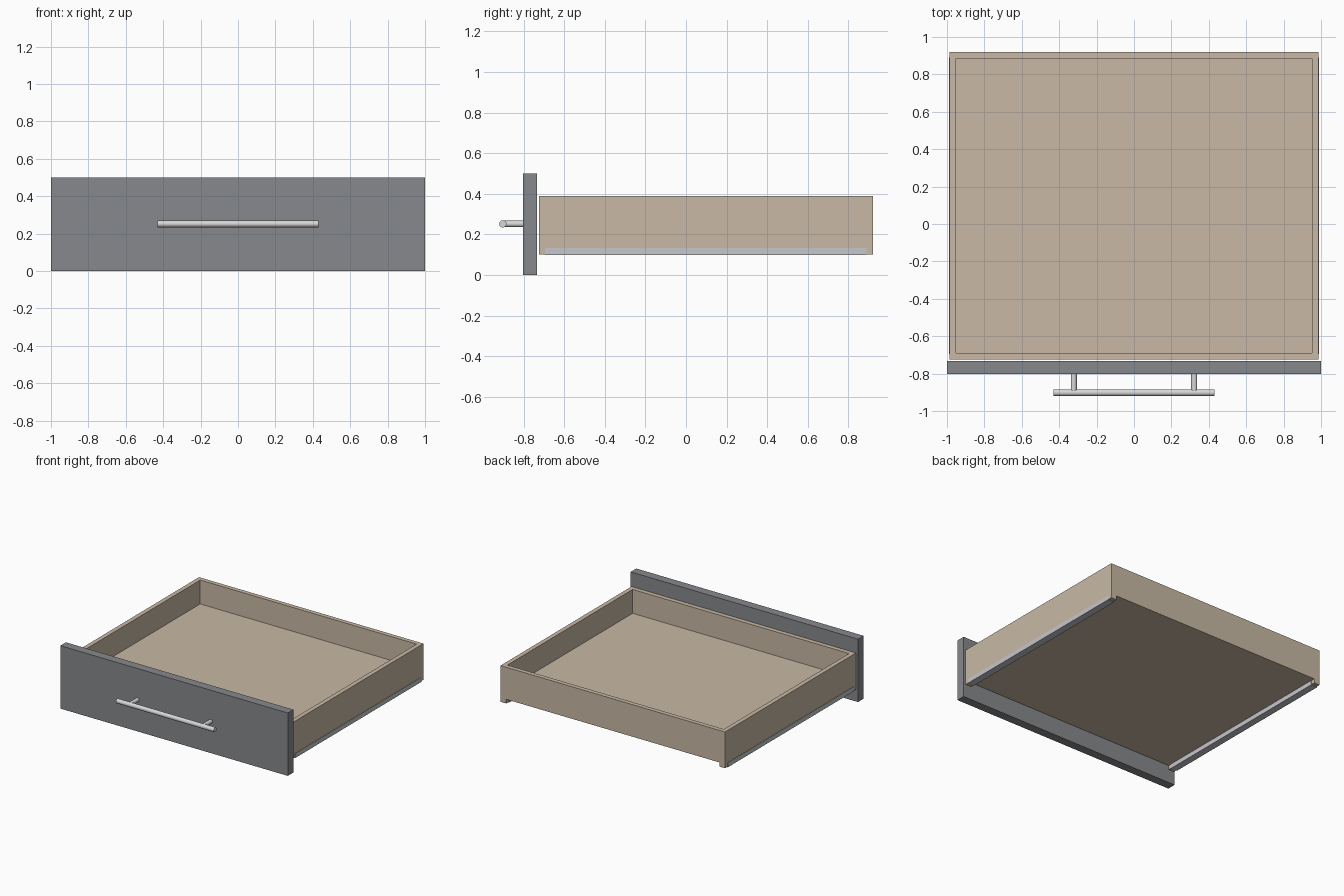
import bpy, bmesh, math

if "Cube" in bpy.data.objects:
    bpy.data.objects.remove(bpy.data.objects["Cube"])


def material(name, rgb):
    m = bpy.data.materials.new(name)
    m.diffuse_color = (*rgb, 1)
    m.use_nodes = True
    m.node_tree.nodes["Principled BSDF"].inputs["Base Color"].default_value = m.diffuse_color
    return m


WOOD = material("pale wood", (0.578, 0.485, 0.376))
GREY = material("grey front", (0.245, 0.248, 0.262))
RAIL = material("rail metal", (0.565, 0.57, 0.60))
STEEL = material("handle steel", (0.68, 0.68, 0.68))


def mesh_object(name, bm, mat):
    bmesh.ops.recalc_face_normals(bm, faces=bm.faces)
    me = bpy.data.meshes.new(name)
    bm.to_mesh(me)
    bm.free()
    me.materials.append(mat)
    ob = bpy.data.objects.new(name, me)
    bpy.context.collection.objects.link(ob)
    return ob


def box(name, lo, hi, mat):
    bm = bmesh.new()
    bmesh.ops.create_cube(bm, size=1)
    for v in bm.verts:
        v.co = [(a + b) / 2 + c * (b - a) for a, b, c in zip(lo, hi, v.co)]
    return mesh_object(name, bm, mat)


def rod(name, centre, radius, length, rotation, mat):
    bpy.ops.mesh.primitive_cylinder_add(vertices=24, radius=radius, depth=length,
                                        location=centre, rotation=rotation)
    ob = bpy.context.object
    ob.name = name
    ob.data.materials.append(mat)
    bpy.ops.object.shade_smooth_by_angle(angle=math.radians(40))
    return ob


# Drawer front panel
box("front_panel", (-1, -0.803, 0), (1, -0.733, 0.5), GREY)

# Tray: cross-section with a lip under each side, extruded front to back
W, T = 0.987, 0.05
FRONT, BACK = -0.725, 0.92
BOTTOM, UNDER, FLOOR, TOP = 0.102, 0.135, 0.20, 0.39
profile = [(-W, BOTTOM), (-W + T, BOTTOM), (-W + T, UNDER), (W - T, UNDER),
           (W - T, BOTTOM), (W, BOTTOM), (W, TOP), (-W, TOP)]
bm = bmesh.new()
face = bm.faces.new([bm.verts.new((x, FRONT, z)) for x, z in profile])
ext = bmesh.ops.extrude_face_region(bm, geom=[face])
for v in ext["geom"]:
    if isinstance(v, bmesh.types.BMVert):
        v.co.y = BACK
bmesh.ops.recalc_face_normals(bm, faces=bm.faces)

# Sink the inside of the tray down to the floor
top = max(bm.faces, key=lambda f: f.calc_center_median().z)
bmesh.ops.inset_region(bm, faces=[top], thickness=T)
inner = bmesh.ops.extrude_discrete_faces(bm, faces=[top])["faces"][0]
for v in inner.verts:
    v.co.z = FLOOR
mesh_object("tray", bm, WOOD)

# Metal runners under both sides
for side, s in (("left", -1), ("right", 1)):
    x0, x1 = sorted((s * 0.934, s * 0.99))
    box(side + "_runner", (x0, -0.694, 0.098), (x1, 0.889, 0.134), RAIL)

# Bar handle on two posts
rod("handle_bar", (0, -0.902, 0.252), 0.018, 0.86, (0, math.pi / 2, 0), STEEL)
for side, s in (("left", -1), ("right", 1)):
    rod(side + "_handle_post", (s * 0.322, -0.848, 0.252), 0.016, 0.096,
        (math.pi / 2, 0, 0), STEEL)
